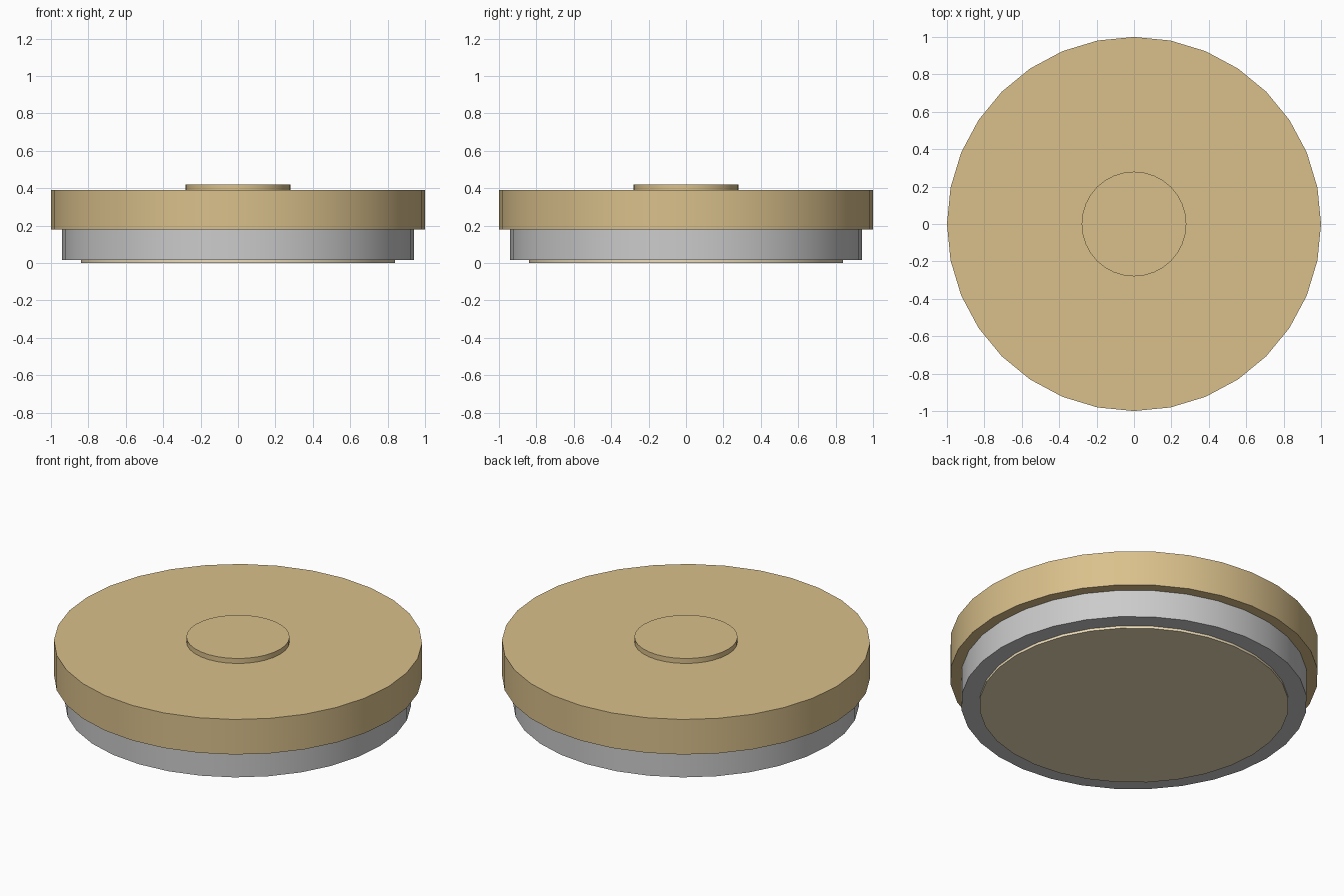
import bpy
import math

if "Cube" in bpy.data.objects:
    bpy.data.objects.remove(bpy.data.objects["Cube"])


def material(name, rgb):
    mat = bpy.data.materials.new(name)
    mat.diffuse_color = (*rgb, 1)
    mat.use_nodes = True
    mat.node_tree.nodes["Principled BSDF"].inputs["Base Color"].default_value = mat.diffuse_color
    return mat


def disc(name, radius, z0, z1, mat=None):
    bpy.ops.mesh.primitive_cylinder_add(
        vertices=32, radius=radius, depth=z1 - z0, location=(0, 0, (z0 + z1) / 2))
    obj = bpy.context.object
    obj.name = name
    if mat:
        obj.data.materials.append(mat)
    bpy.ops.object.shade_smooth_by_angle(angle=math.radians(30))
    return obj


brass = material("brass", (0.70, 0.53, 0.26))
pad = material("pad", (0.85, 0.72, 0.48))

# Stacked from the bottom up
disc("bottom_pad", 0.84, 0.0, 0.015, pad)
disc("lower_body", 0.94, 0.015, 0.18)
disc("upper_cap", 1.0, 0.18, 0.39, brass)
disc("centre_button", 0.28, 0.39, 0.42, brass)
